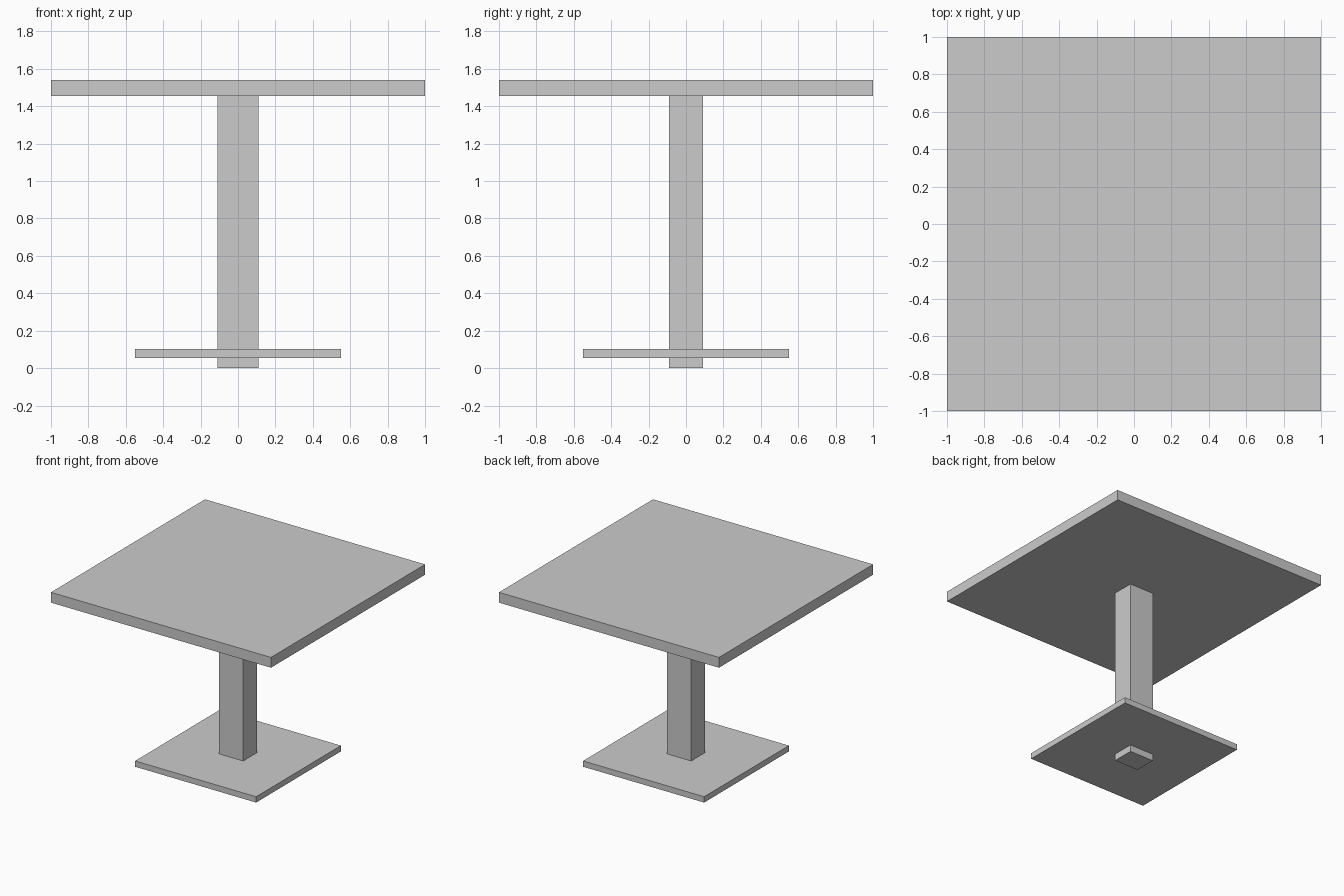
import bpy

if "Cube" in bpy.data.objects:
    bpy.data.objects.remove(bpy.data.objects["Cube"])


def box(name, size_x, size_y, z0, z1):
    bpy.ops.mesh.primitive_cube_add(size=1, location=(0, 0, (z0 + z1) / 2))
    obj = bpy.context.object
    obj.name = name
    obj.scale = (size_x, size_y, z1 - z0)
    bpy.ops.object.transform_apply(location=False, rotation=False, scale=True)
    return obj


# Square table top
box("table_top", 2.0, 2.0, 1.455, 1.54)

# Central post, passing through the base plate down to the floor
box("post", 0.22, 0.18, 0.0, 1.455)

# Base plate
box("base_plate", 1.10, 1.10, 0.055, 0.103)
